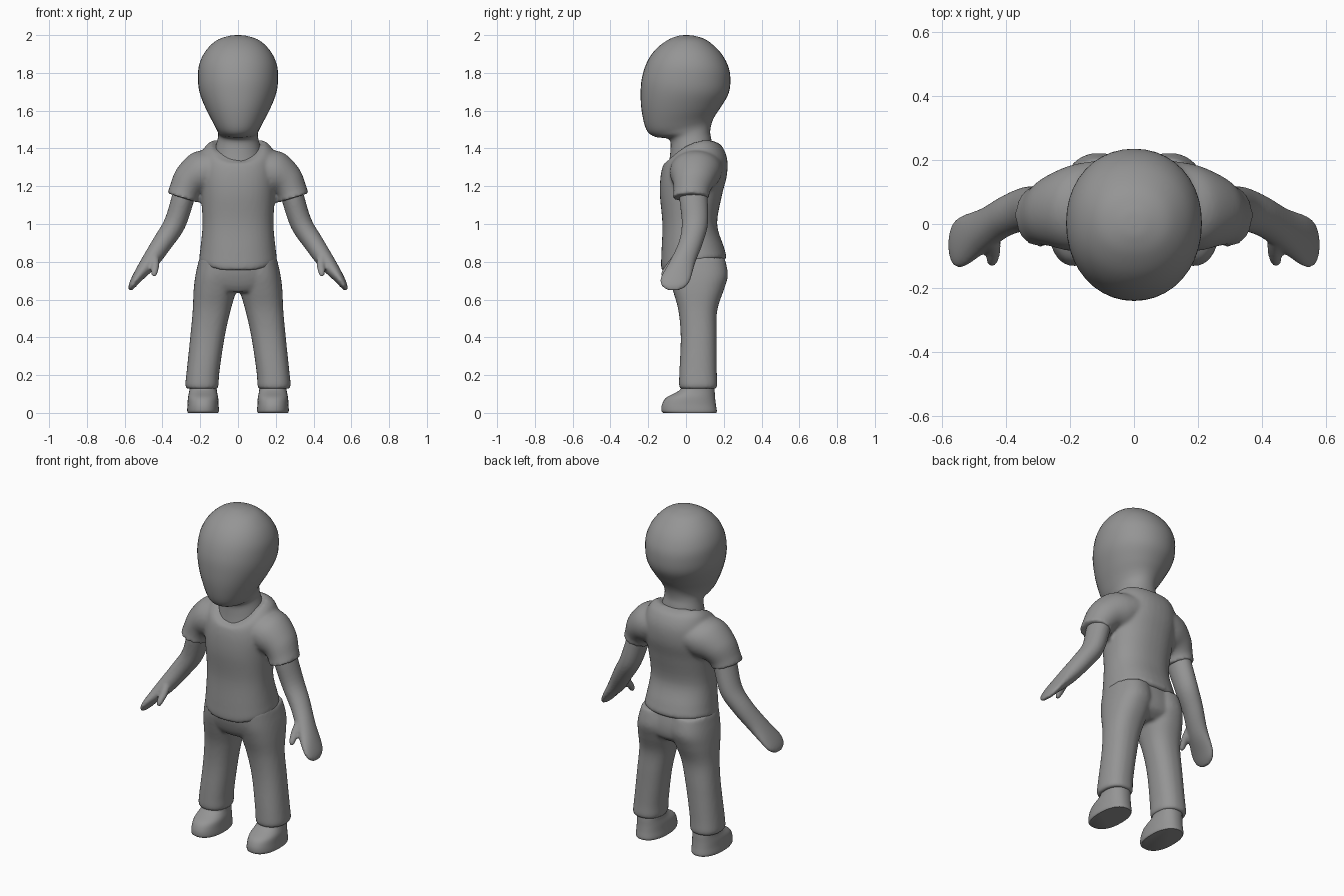
import bpy, bmesh, math
from mathutils import Vector

cube = bpy.data.objects.get("Cube")
if cube:
    bpy.data.objects.remove(cube, do_unlink=True)

grey = bpy.data.materials.new("plain grey")
grey.use_nodes = True
COLOUR = (0.3, 0.3, 0.3, 1)
grey.diffuse_color = COLOUR
grey.node_tree.nodes["Principled BSDF"].inputs["Base Color"].default_value = COLOUR

SEGMENTS = 40
STEPS = 5


def slices(rows, cx=0):
    """Rings spanned by a front point, a back point, a half width and a side lift."""
    rings = []
    for yf, zf, yb, zb, half, lift in rows:
        front, back = Vector((cx, yf, zf)), Vector((cx, yb, zb))
        rings.append(((front + back) / 2, Vector((half, 0, 0)), (back - front) / 2, lift))
    return rings


def limb(rows):
    """Rings across a path: centre x, y, z, thickness and depth."""
    pts = [Vector(r[:3]) for r in rows]
    rings = []
    for i, (p, r) in enumerate(zip(pts, rows)):
        t = pts[min(i + 1, len(pts) - 1)] - pts[max(i - 1, 0)]
        across = Vector((-t.z, 0, t.x)).normalized()
        rings.append((p, across * r[3], Vector((0, r[4], 0)), 0))
    return rings


def spline(a, b, c, d, t):
    return b + (c - a) * (t / 2) + (a * 2 - b * 5 + c * 4 - d) * (t * t / 2) \
        + (b * 3 - a - c * 3 + d) * (t ** 3 / 2)


def loft(bm, rings, side=1, power=2.0):
    """Closed smooth skin through the rings, optionally on the other side."""
    n = len(rings)
    fine = []
    for i in range(n - 1):
        four = [rings[min(max(i + k, 0), n - 1)] for k in (-1, 0, 1, 2)]
        for s in range(STEPS):
            fine.append([spline(*vals, s / STEPS) for vals in zip(*four)])
    fine.append(rings[-1])
    loops = []
    for c, a, b, lift in fine:
        loop = []
        for k in range(SEGMENTS):
            ang = math.tau * k / SEGMENTS
            u, v = math.cos(ang), math.sin(ang)
            pu = math.copysign(abs(u) ** (2 / power), u)
            pv = math.copysign(abs(v) ** (2 / power), v)
            p = c + a * pu + b * pv + Vector((0, 0, lift * u * u))
            loop.append(bm.verts.new((p.x * side, p.y, p.z)))
        loops.append(loop)
    for lo, hi in zip(loops, loops[1:]):
        for k in range(SEGMENTS):
            j = (k + 1) % SEGMENTS
            bm.faces.new((lo[k], lo[j], hi[j], hi[k]))
    bm.faces.new(loops[0][::-1])
    bm.faces.new(loops[-1])


def finish(name, bm, voxel=0, smooth=0):
    bmesh.ops.recalc_face_normals(bm, faces=bm.faces)
    mesh = bpy.data.meshes.new(name)
    bm.to_mesh(mesh)
    bm.free()
    mesh.materials.append(grey)
    mesh.shade_smooth()
    obj = bpy.data.objects.new(name, mesh)
    bpy.context.collection.objects.link(obj)
    if voxel:
        # Blend the overlapping volumes into one soft skin
        mod = obj.modifiers.new("blend", "REMESH")
        mod.mode = "VOXEL"
        mod.voxel_size = voxel
        mod.use_smooth_shade = True
        soft = obj.modifiers.new("soften", "SMOOTH")
        soft.factor = 0.5
        soft.iterations = smooth
    else:
        bpy.ops.object.select_all(action="DESELECT")
        obj.select_set(True)
        bpy.context.view_layer.objects.active = obj
        bpy.ops.object.shade_smooth_by_angle(angle=math.radians(50))
    return obj


# Head and neck
bm = bmesh.new()
loft(bm, slices([
    (-.10, 1.27, .14, 1.38, .13, .02), (-.083, 1.38, .135, 1.44, .118, 0),
    (-.09, 1.447, .128, 1.485, .105, 0), (-.165, 1.462, .135, 1.53, .11, 0),
    (-.21, 1.5, .152, 1.57, .13, 0), (-.235, 1.6, .185, 1.62, .17, 0),
    (-.24, 1.7, .225, 1.69, .203, 0), (-.232, 1.78, .235, 1.76, .212, 0),
    (-.205, 1.86, .225, 1.83, .205, 0), (-.16, 1.925, .185, 1.905, .172, 0),
    (-.10, 1.972, .115, 1.97, .115, 0), (-.045, 1.995, .05, 1.995, .05, 0),
    (-.005, 2, .005, 2, .005, 0)]), power=2.1)
finish("head_and_neck", bm)

# Shirt: body with a tilted neckline, plus two short sleeves
bm = bmesh.new()
loft(bm, slices([
    (-.125, .75, .20, .808, .195, .02), (-.132, .775, .214, .825, .206, .015),
    (-.13, .85, .20, .88, .2, 0), (-.125, 1, .165, 1, .188, 0),
    (-.138, 1.15, .19, 1.15, .196, 0), (-.136, 1.24, .217, 1.26, .205, 0),
    (-.125, 1.3, .217, 1.35, .2, .01), (-.112, 1.325, .188, 1.415, .178, .03),
    (-.10, 1.325, .15, 1.437, .142, .045)]), power=2.3)
for side in (1, -1):
    loft(bm, limb([
        (.10, .06, 1.3, .10, .14), (.19, .05, 1.27, .118, .135),
        (.255, .042, 1.225, .096, .112), (.284, .03, 1.17, .083, .096),
        (.294, .025, 1.138, .083, .098)]), side)
finish("shirt", bm, .01, 6)

# Arms with mitten hands and thumbs
bm = bmesh.new()
for side in (1, -1):
    loft(bm, limb([
        (.27, .035, 1.22, .06, .075), (.293, .04, 1.13, .06, .075),
        (.336, .047, 1, .058, .069), (.4, .025, .9, .053, .064),
        (.468, -.018, .8, .045, .068), (.53, -.052, .72, .029, .08),
        (.56, -.062, .675, .019, .068), (.573, -.066, .65, .008, .03)]), side)
    loft(bm, limb([
        (.452, -.02, .86, .03, .03), (.44, -.07, .795, .024, .028),
        (.442, -.108, .75, .019, .02), (.446, -.122, .722, .01, .01)]), side)
finish("arms_and_hands", bm, .0075, 4)

# Trousers: pelvis and two straight legs
bm = bmesh.new()
loft(bm, slices([
    (-.06, .64, .15, .64, .15, 0), (-.085, .68, .2, .68, .205, 0),
    (-.105, .75, .208, .75, .214, 0), (-.11, .84, .19, .84, .19, 0)]), power=2.3)
for side in (1, -1):
    loft(bm, [(c + Vector((x, 0, 0)), a, b, l) for x, (c, a, b, l) in zip(
        (.19, .191, .185, .162, .14, .122, .11, .105), slices([
            (-.03, .128, .157, .128, .08, 0), (-.037, .145, .166, .145, .088, 0),
            (-.035, .22, .163, .22, .087, 0), (-.028, .4, .162, .4, .091, 0),
            (-.04, .54, .165, .54, .1, 0), (-.07, .65, .2, .65, .113, 0),
            (-.09, .73, .222, .73, .115, 0), (-.095, .82, .205, .82, .1, 0)]))],
        side, 2.3)
finish("trousers", bm, .01, 5)

# Shoes
for side, name in ((1, "left_shoe"), (-1, "right_shoe")):
    bm = bmesh.new()
    loft(bm, slices([
        (-.12, 0, .16, 0, .08, 0), (-.13, .012, .163, .012, .084, 0),
        (-.127, .045, .158, .045, .082, 0), (-.105, .08, .154, .08, .08, 0),
        (-.05, .11, .152, .11, .074, 0), (-.025, .13, .15, .13, .072, 0),
        (-.02, .17, .145, .17, .07, 0)], cx=.185), side, 2.3)
    finish(name, bm)
